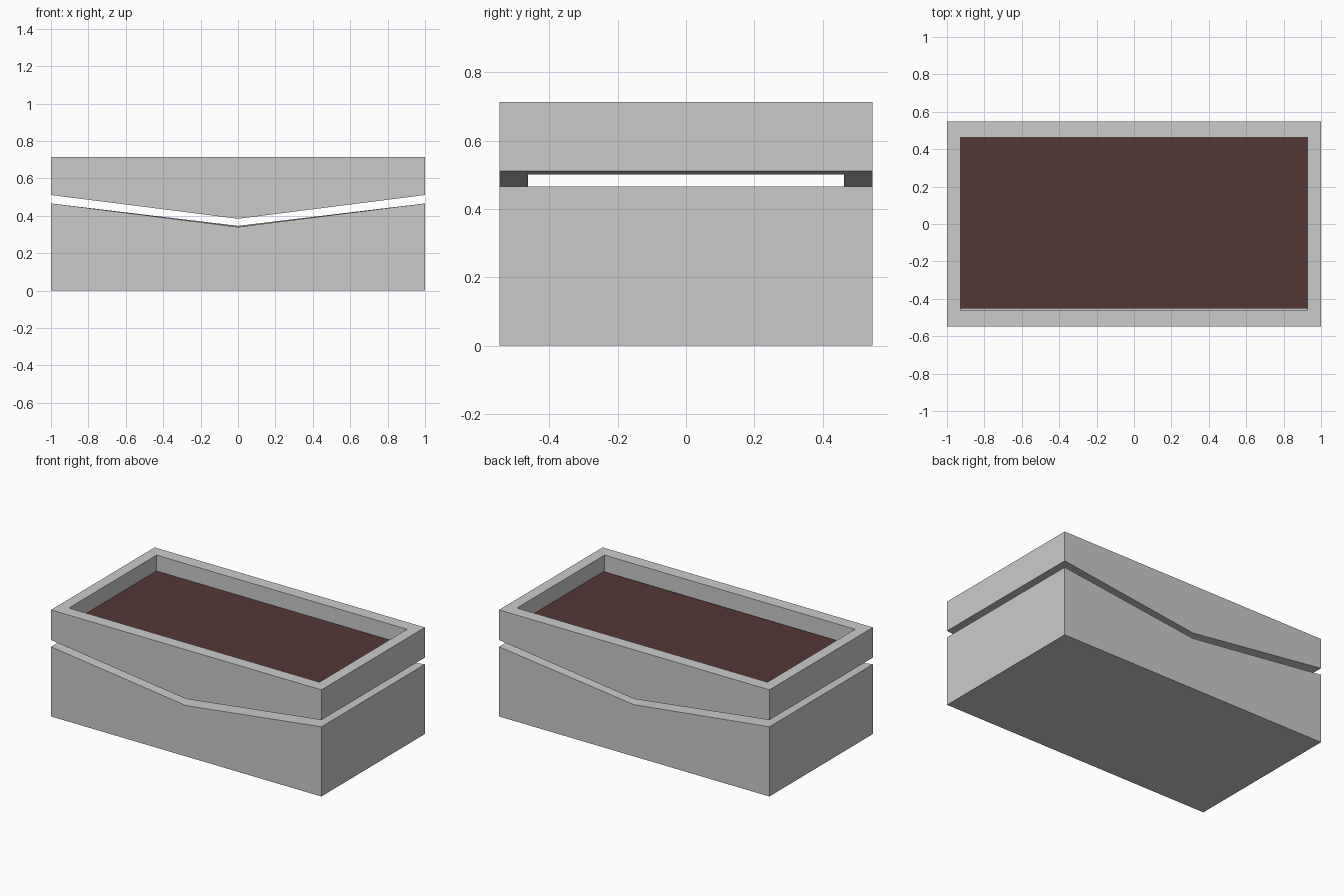
import bpy, bmesh

if "Cube" in bpy.data.objects:
    bpy.data.objects.remove(bpy.data.objects["Cube"])

HX, HY = 1.0, 0.547      # outer half sizes
IX, IY = 0.927, 0.463    # inner half sizes of the upper frame
TOP = 0.713


def add_object(name, bm):
    bmesh.ops.recalc_face_normals(bm, faces=bm.faces)
    mesh = bpy.data.meshes.new(name)
    bm.to_mesh(mesh)
    bm.free()
    obj = bpy.data.objects.new(name, mesh)
    bpy.context.collection.objects.link(obj)
    return obj


# Lower box: block with a shallow V-shaped top, centre slightly higher at the back
bm = bmesh.new()
front, back = [
    [bm.verts.new((x, y, z)) for x, z in
     ((-HX, 0), (HX, 0), (HX, 0.466), (0, mid), (-HX, 0.466))]
    for y, mid in ((-HY, 0.34), (HY, 0.346))]
bm.faces.new(front)
bm.faces.new(back)
for i in range(5):
    j = (i + 1) % 5
    bm.faces.new((front[i], front[j], back[j], back[i]))
add_object("lower_box", bm)


# Upper frame: hollow ring whose underside follows the V
def underside(x):
    return 0.384 + (0.511 - 0.384) * abs(x)


def ring(bm, hx, hy, height):
    pts = ((-hx, -hy), (0, -hy), (hx, -hy), (hx, hy), (0, hy), (-hx, hy))
    return [bm.verts.new((x, y, height(x))) for x, y in pts]


bm = bmesh.new()
loops = [ring(bm, HX, HY, underside), ring(bm, HX, HY, lambda x: TOP),
         ring(bm, IX, IY, lambda x: TOP), ring(bm, IX, IY, underside)]
# The underside end strips stay planar because both corners share the same slope
for k in range(4):
    a, b = loops[k], loops[(k + 1) % 4]
    for i in range(6):
        j = (i + 1) % 6
        bm.faces.new((a[i], a[j], b[j], b[i]))
add_object("upper_frame", bm)

# Soil: flat surface recessed inside the frame
bm = bmesh.new()
bm.faces.new([bm.verts.new((x, y, 0.607)) for x, y in
              ((-IX, -0.453), (IX, -0.453), (IX, IY), (-IX, IY))])
soil = add_object("soil", bm)
for poly in soil.data.polygons:
    if poly.normal.z < 0:
        poly.flip()
mat = bpy.data.materials.new("soil_brown")
mat.diffuse_color = (0.09, 0.038, 0.036, 1)
mat.use_nodes = True
mat.node_tree.nodes["Principled BSDF"].inputs["Base Color"].default_value = mat.diffuse_color
soil.data.materials.append(mat)
